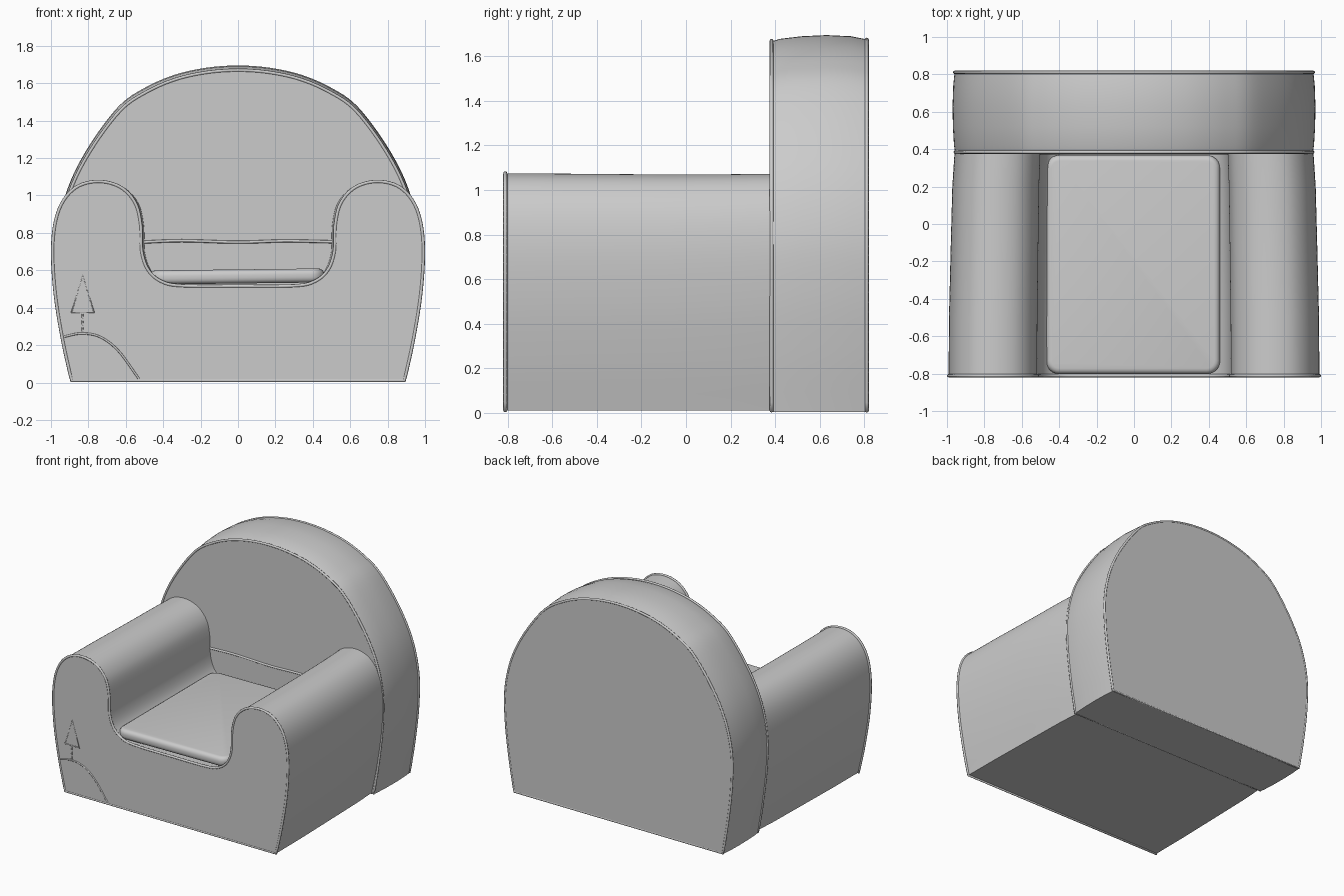
import bpy, bmesh, math
from mathutils import Vector

if "Cube" in bpy.data.objects:
    bpy.data.objects.remove(bpy.data.objects["Cube"])


def smooth_line(pts, steps=6, last=None):
    """Catmull-Rom points through pts; last is the phantom point past the end."""
    p = [Vector(q) for q in pts]
    ext = [p[0] * 2 - p[1]] + p + [Vector(last) if last else p[-1] * 2 - p[-2]]
    out = []
    for i in range(1, len(ext) - 2):
        a, b, c, d = ext[i - 1:i + 3]
        for k in range(steps):
            t = k / steps
            out.append(0.5 * (2 * b + (c - a) * t + (2 * a - 5 * b + 4 * c - d) * t ** 2
                              + (3 * b - a - 3 * c + d) * t ** 3))
    return out + [p[-1]]


def symmetric(half):
    """Closed outline from a right half that runs from the floor to x = 0."""
    right = smooth_line(half, last=(-half[-2][0], half[-2][1]))
    return right + [Vector((-q.x, q.y)) for q in reversed(right[:-1])]


def finish(name, bm, angle=40):
    bmesh.ops.recalc_face_normals(bm, faces=bm.faces)
    me = bpy.data.meshes.new(name)
    bm.to_mesh(me)
    bm.free()
    ob = bpy.data.objects.new(name, me)
    bpy.context.collection.objects.link(ob)
    bpy.ops.object.select_all(action='DESELECT')
    ob.select_set(True)
    bpy.context.view_layer.objects.active = ob
    bpy.ops.object.shade_smooth_by_angle(angle=math.radians(angle))
    return ob


def loft(name, outline, rings):
    """Skin an xz outline through (y, x scale, z scale) rings, capped at both ends."""
    bm = bmesh.new()
    loops = [[bm.verts.new((q.x * sx, y, q.y * sz)) for q in outline] for y, sx, sz in rings]
    n = len(outline)
    for a, b in zip(loops, loops[1:]):
        for i in range(n):
            bm.faces.new((a[i], a[(i + 1) % n], b[(i + 1) % n], b[i]))
    bm.faces.new(loops[0])
    bm.faces.new(list(reversed(loops[-1])))
    return finish(name, bm)


def piping(name, pts, y, radius, closed=False):
    cu = bpy.data.curves.new(name, 'CURVE')
    cu.dimensions = '3D'
    cu.bevel_depth = radius
    cu.bevel_resolution = 2
    cu.use_fill_caps = True
    sp = cu.splines.new('POLY')
    sp.points.add(len(pts) - 1)
    for s, q in zip(sp.points, pts):
        s.co = (q[0], y, q[1], 1)
    sp.use_cyclic_u = closed
    ob = bpy.data.objects.new(name, cu)
    bpy.context.collection.objects.link(ob)
    return ob


# Seat base with both arms, one U-shaped foam block
body = symmetric([(0.89, 0.01), (0.94, 0.24), (0.98, 0.5), (0.99, 0.75), (0.955, 0.93),
                  (0.87, 1.04), (0.75, 1.075), (0.63, 1.045), (0.55, 0.96), (0.52, 0.84),
                  (0.515, 0.7), (0.48, 0.6), (0.41, 0.54), (0.3, 0.517), (0, 0.515)])
loft("seat_base_and_arms", body, [(-0.815, 1, 1), (-0.5, 0.998, 0.998), (-0.1, 0.988, 0.995),
                                  (0.2, 0.98, 0.996), (0.395, 0.967, 0.998)])
piping("base_front_piping", body, -0.811, 0.009, True)

# Domed backrest, slightly puffed between its two seams
dome = symmetric([(0.89, 0.003), (0.935, 0.28), (0.965, 0.55), (0.965, 0.8), (0.91, 1.04),
                  (0.8, 1.26), (0.64, 1.475), (0.5, 1.575), (0.34, 1.645), (0.17, 1.683),
                  (0, 1.695)])
loft("backrest", dome, [(0.38, 0.985, 0.982), (0.42, 0.992, 0.99), (0.52, 0.998, 0.997),
                        (0.63, 1, 1), (0.74, 0.996, 0.997), (0.817, 0.988, 0.988)])
for name, y, s in (("front", 0.384, 0.985), ("rear", 0.811, 0.988)):
    piping("backrest_%s_piping" % name,
           [(q.x * s, max(q.y * s, 0.009)) for q in dome], y, 0.009, True)

# Seam across the lower backrest
piping("backrest_cross_seam", smooth_line([(-0.52, 0.75), (-0.3, 0.758), (0, 0.75),
                                           (0.25, 0.757), (0.51, 0.752)]), 0.379, 0.008)

# Loose seat cushion: rounded plan corners, then soft top and bottom edges
bm = bmesh.new()
bmesh.ops.create_cube(bm, size=1)
for v in bm.verts:
    v.co = (v.co.x * 0.93 - 0.005, v.co.y * 1.17 - 0.217, v.co.z * 0.075 + 0.567)
upright = [e for e in bm.edges if abs(e.verts[0].co.z - e.verts[1].co.z) > 0.01]
bmesh.ops.bevel(bm, geom=upright, offset=0.07, segments=6, profile=0.5, affect='EDGES')
rims = [e for e in bm.edges if abs(e.verts[0].co.z - e.verts[1].co.z) < 0.01]
bmesh.ops.bevel(bm, geom=rims, offset=0.03, segments=4, profile=0.5, affect='EDGES')
for v in bm.verts:
    v.co.z += 0.012 * v.co.x
finish("seat_cushion", bm, 60)

# Stitched hill and tree outline on the front
piping("hill_stitching", smooth_line([(-0.93, 0.245), (-0.84, 0.262), (-0.74, 0.245),
                                      (-0.64, 0.17), (-0.53, 0.02)]), -0.814, 0.006)
piping("tree_stitching", [(-0.83, 0.57), (-0.89, 0.375), (-0.77, 0.375)], -0.814, 0.006, True)
for i in range(3):
    z = 0.27 + i * 0.036
    piping("trunk_stitch_%d" % (i + 1), [(-0.833, z), (-0.831, z + 0.024)], -0.814, 0.005)
